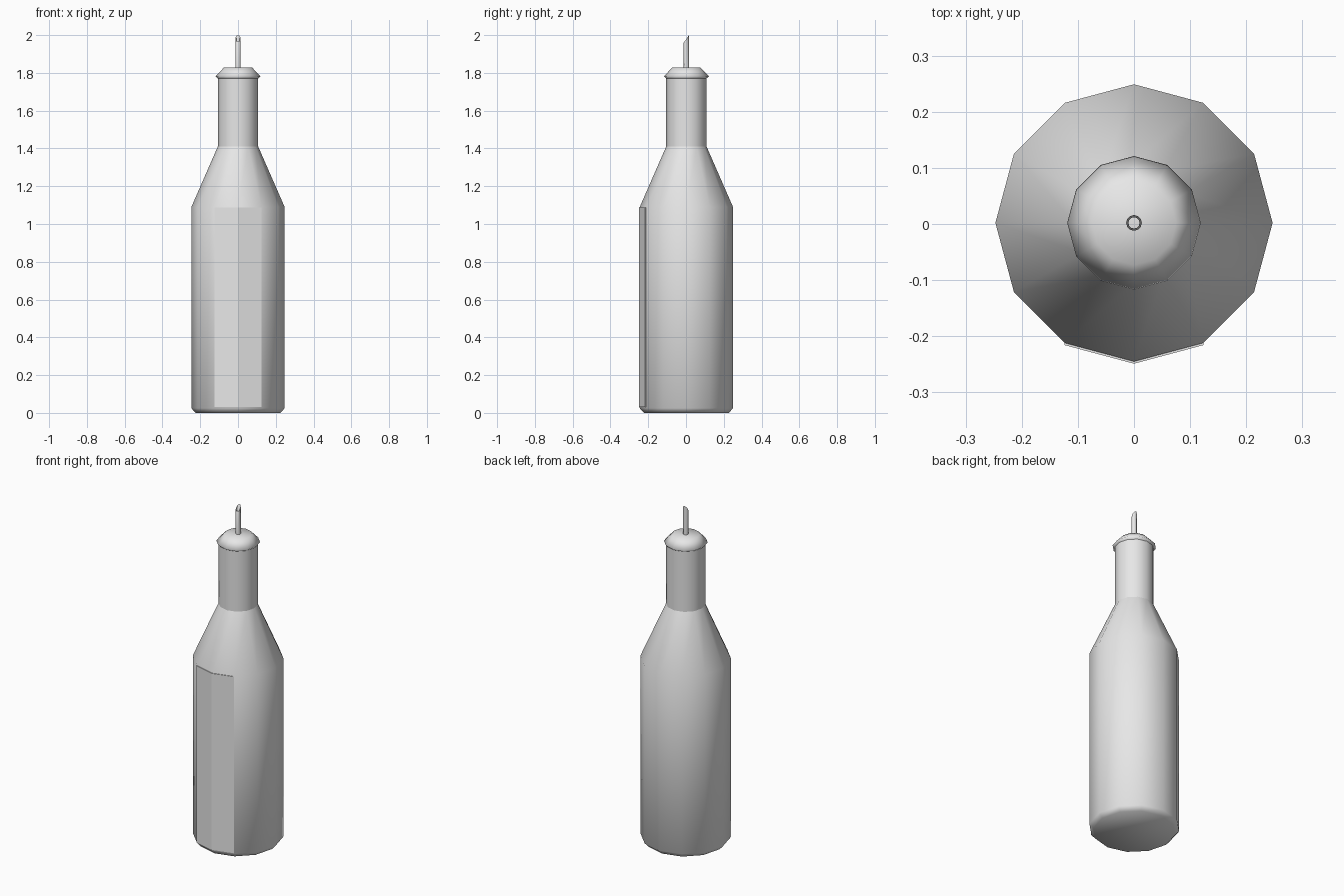
import bpy
import bmesh
from math import cos, sin, tau, radians

SIDES = 12
CENTRE_Y = 0.002

if "Cube" in bpy.data.objects:
    bpy.data.objects.remove(bpy.data.objects["Cube"], do_unlink=True)

grey = bpy.data.materials.new("light_grey")
grey.use_nodes = True
colour = (0.8, 0.8, 0.8, 1)
grey.diffuse_color = colour
grey.node_tree.nodes["Principled BSDF"].inputs["Base Color"].default_value = colour


def finish(name, bm, smooth=True):
    bmesh.ops.recalc_face_normals(bm, faces=bm.faces)
    mesh = bpy.data.meshes.new(name)
    bm.to_mesh(mesh)
    bm.free()
    mesh.materials.append(grey)
    for poly in mesh.polygons:
        poly.use_smooth = smooth
    obj = bpy.data.objects.new(name, mesh)
    obj.location.y = CENTRE_Y
    bpy.context.collection.objects.link(obj)
    return obj


def lathe(name, profile, cap_start=False, cap_end=False, sides=SIDES):
    """Turn (radius, height) pairs around z; a corner points to the front."""
    bm = bmesh.new()
    rings = [[bm.verts.new((r * cos(tau * i / sides), r * sin(tau * i / sides), z))
              for i in range(sides)] for r, z in profile]
    for low, high in zip(rings, rings[1:]):
        for i in range(sides):
            j = (i + 1) % sides
            bm.faces.new((low[i], low[j], high[j], high[i]))
    if cap_start:
        bm.faces.new(rings[0][::-1])
    if cap_end:
        bm.faces.new(rings[-1])
    return finish(name, bm)


# Bottle body with shoulder, then the separate neck and stopper
lathe("body", [(0.225, 0), (0.247, 0.025), (0.247, 1.09), (0.107, 1.41)], cap_start=True)
lathe("neck", [(0.107, 1.41), (0.107, 1.78)])
lathe("stopper", [(0.106, 1.77), (0.119, 1.782), (0.075, 1.828)], cap_end=True)

# Hollow pouring spout, cut on a slant that rises to the back
bm = bmesh.new()
loops = []
for radius, top in ((0.014, False), (0.014, True), (0.010, True), (0.010, False)):
    loop = []
    for i in range(SIDES):
        x, y = radius * cos(tau * i / SIDES), radius * sin(tau * i / SIDES)
        loop.append(bm.verts.new((x, y, 1.98 + y * 1.43 if top else 1.82)))
    loops.append(loop)
for a, b in zip(loops, loops[1:]):
    for i in range(SIDES):
        j = (i + 1) % SIDES
        bm.faces.new((a[i], a[j], b[j], b[i]))
spout = finish("spout", bm)
spout.data.set_sharp_from_angle(angle=radians(40))

# Label plate over the two front facets
bm = bmesh.new()
columns = []
for angle in (-120, -90, -60):
    x, y = 0.247 * cos(radians(angle)), 0.247 * sin(radians(angle))
    columns.append([bm.verts.new((x, y - d, z))
                    for d, z in ((0, 0.03), (0.004, 0.03), (0.004, 1.087), (0, 1.087))])
for a, b in zip(columns, columns[1:]):
    for i in range(4):
        j = (i + 1) % 4
        bm.faces.new((a[i], a[j], b[j], b[i]))
bm.faces.new(columns[0])
bm.faces.new(columns[-1])
finish("label", bm, smooth=False)
